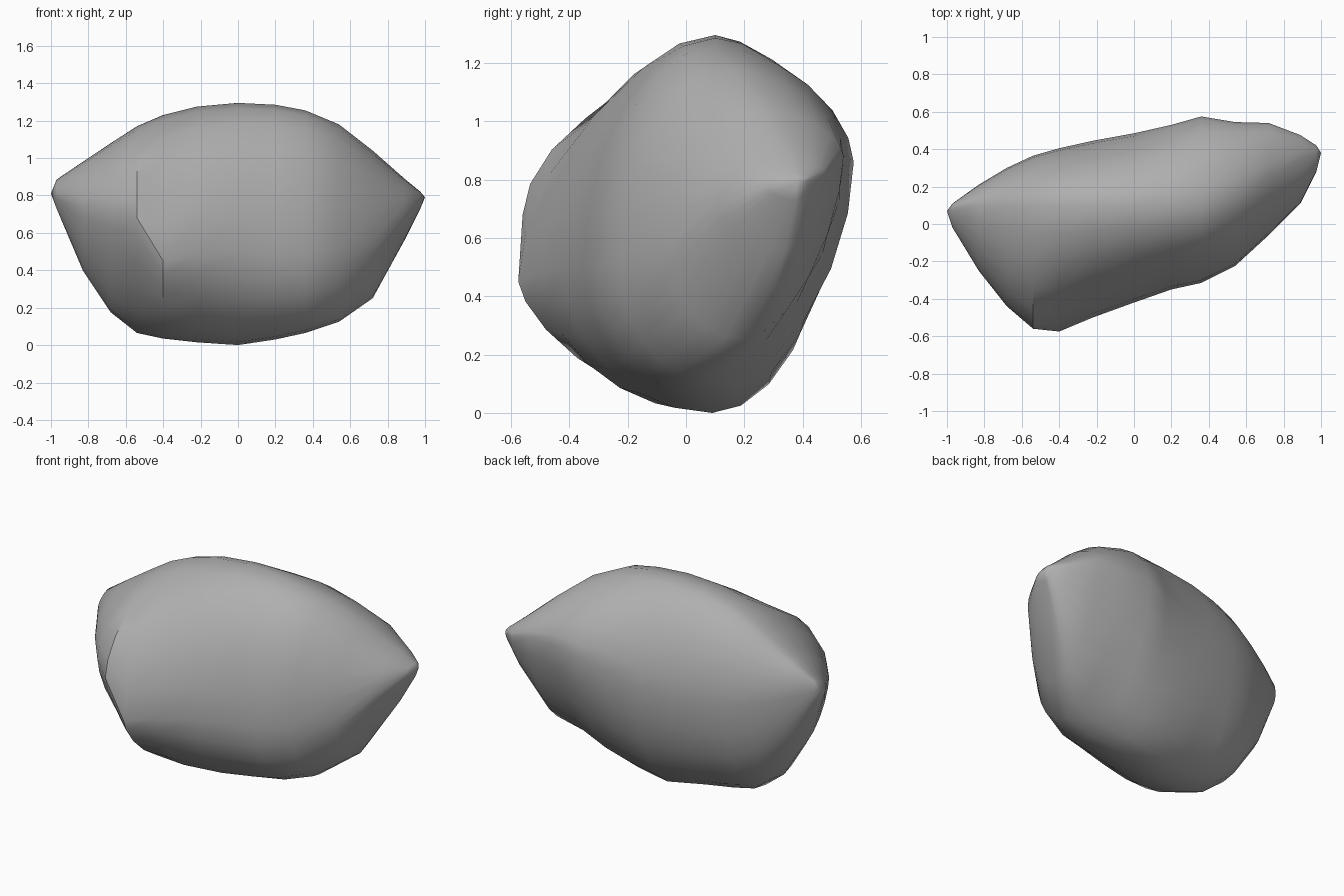
import bpy
import bmesh
import math

if "Cube" in bpy.data.objects:
    bpy.data.objects.remove(bpy.data.objects["Cube"], do_unlink=True)


def make_material(name, colour):
    mat = bpy.data.materials.new(name)
    mat.use_nodes = True
    mat.diffuse_color = colour
    mat.node_tree.nodes["Principled BSDF"].inputs["Base Color"].default_value = colour
    return mat


# Cross-sections along the boulder: x, then the (y, z) of the crown, back,
# underside and front extremes, then the roundness of the lower front
SECTIONS = [
    (-.97, .09, .885, .11, .82, .05, .73, -.02, .8, 1.6),
    (-.83, .1, .98, .21, .78, .02, .4, -.25, .74, 1.6),
    (-.68, .1, 1.08, .3, .74, -.01, .175, -.44, .72, 1.5),
    (-.54, .1, 1.17, .365, .72, -.03, .065, -.56, .68, 1.4),
    (-.4, .1, 1.23, .405, .71, -.03, .035, -.575, .45, 1.5),
    (-.22, .1, 1.275, .445, .71, 0, .015, -.5, .48, 1.75),
    (0, .1, 1.295, .485, .72, .09, 0, -.42, .5, 1.95),
    (.2, .1, 1.285, .53, .8, .08, .03, -.35, .5, 2.05),
    (.36, .1, 1.255, .575, .86, .05, .065, -.315, .5, 2.05),
    (.54, .16, 1.18, .545, .88, .05, .125, -.225, .52, 2),
    (.72, .26, 1.04, .54, .88, .2, .25, -.06, .56, 1.9),
    (.89, .35, .89, .475, .82, .34, .56, .11, .7, 1.8),
    (.975, .38, .82, .42, .8, .38, .73, .28, .77, 1.8),
]
STEPS = 6          # segments per quarter of a section


def blend(left, right, x):
    return left + (right - left) * (x + 1) / 2


def quarter(start, end, roundness, from_pole):
    """Quarter of a superellipse, horizontal at a pole and vertical at a side."""
    points = []
    for i in range(STEPS):
        a = i / STEPS * math.pi / 2
        rise = math.sin(a) ** (2 / roundness)
        fall = 1 - max(math.cos(a), 0) ** (2 / roundness)
        ky, kz = (rise, fall) if from_pole else (fall, rise)
        points.append((start[0] + (end[0] - start[0]) * ky,
                       start[1] + (end[1] - start[1]) * kz))
    return points


def section_ring(section):
    x, *rest, lower_front = section
    crown, back, under, front = zip(rest[::2], rest[1::2])
    ring = quarter(crown, back, blend(1.9, 1.65, x), True)
    ring += quarter(back, under, blend(2.4, 1.5, x), False)
    ring += quarter(under, front, lower_front, True)
    ring += quarter(front, crown, blend(1.65, 2.1, x), False)
    return [(x, y, z) for y, z in ring]


# Boulder skin: bridge the rings and close each end at a pointed tip
bm = bmesh.new()
rings = [[bm.verts.new(p) for p in section_ring(s)] for s in SECTIONS]
count = len(rings[0])
for a, b in zip(rings, rings[1:]):
    for i in range(count):
        j = (i + 1) % count
        bm.faces.new((a[i], a[j], b[j], b[i]))
for ring, tip in ((rings[0], (-1, .07, .81)), (rings[-1], (1, .38, .79))):
    point = bm.verts.new(tip)
    for i in range(count):
        bm.faces.new((ring[i], ring[(i + 1) % count], point))
bmesh.ops.recalc_face_normals(bm, faces=bm.faces)

mesh = bpy.data.meshes.new("boulder")
bm.to_mesh(mesh)
bm.free()
boulder = bpy.data.objects.new("boulder", mesh)
bpy.context.collection.objects.link(boulder)
mesh.materials.append(make_material("stone grey", (.43, .43, .43, 1)))

# Smooth surface with the hard ridges kept
bpy.ops.object.select_all(action="DESELECT")
boulder.select_set(True)
bpy.context.view_layer.objects.active = boulder
bpy.ops.object.shade_smooth_by_angle(angle=math.radians(40))
